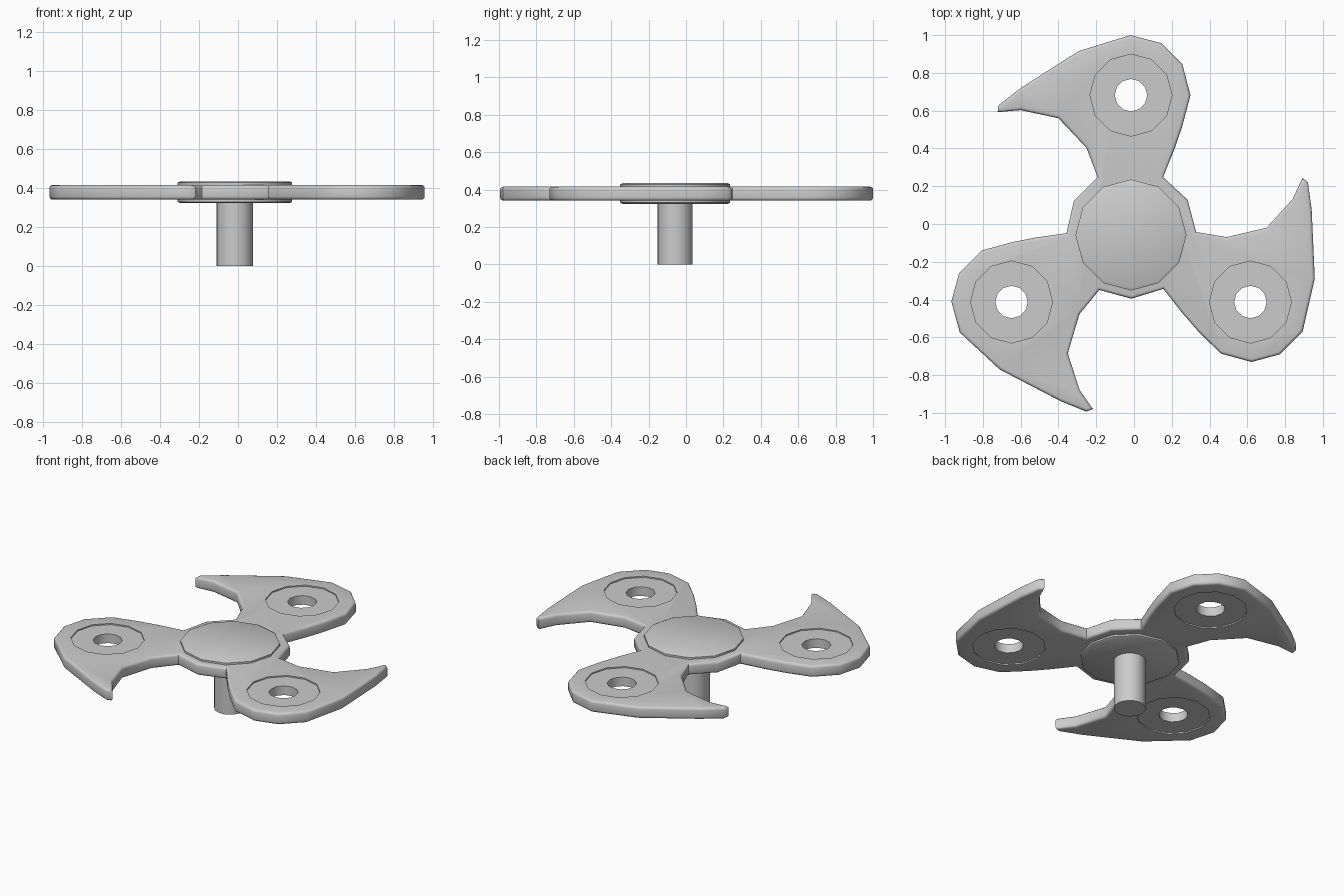
import bpy, bmesh, math

if "Cube" in bpy.data.objects:
    bpy.data.objects.remove(bpy.data.objects["Cube"])

PX, PY = -0.016, -0.048          # rotation centre of the three arms
Z0, Z1 = 0.341, 0.416            # body bottom and top
HUB = (-0.016, -0.058)
ARM_R = 0.73


def finish(bm, name, angle=35):
    bmesh.ops.recalc_face_normals(bm, faces=bm.faces)
    me = bpy.data.meshes.new(name)
    bm.to_mesh(me)
    bm.free()
    ob = bpy.data.objects.new(name, me)
    bpy.context.collection.objects.link(ob)
    smooth(ob, angle)
    return ob


def smooth(ob, angle):
    bpy.ops.object.select_all(action='DESELECT')
    ob.select_set(True)
    bpy.context.view_layer.objects.active = ob
    bpy.ops.object.shade_smooth_by_angle(angle=math.radians(angle))


def lathe(name, profile, sides, x, y, closed=False):
    """Revolve (radius, z) points around a vertical axis at x, y."""
    bm = bmesh.new()
    rings = []
    for r, z in profile:
        rings.append([bm.verts.new((x + r * math.cos(2 * math.pi * i / sides),
                                    y + r * math.sin(2 * math.pi * i / sides), z))
                      for i in range(sides)])
    pairs = list(zip(rings, rings[1:]))
    if closed:
        pairs.append((rings[-1], rings[0]))
    for a, b in pairs:
        for i in range(sides):
            j = (i + 1) % sides
            bm.faces.new((a[i], a[j], b[j], b[i]))
    if not closed:
        bm.faces.new(rings[0])
        bm.faces.new(rings[-1])
    return finish(bm, name)


# Hooked arm outline, repeated three times around the centre
arm = [(.17, .296), (.23, .444), (.272, .566), (.315, .73), (.272, .894),
       (.161, 1.005), (-.003, 1.048), (-.278, .963), (-.585, .767),
       (-.701, .677), (-.706, .640), (-.585, .651), (-.384, .608),
       (-.235, .45), (-.177, .296), (-.302, .172)]
bm = bmesh.new()
low = []
for k in range(3):
    c, s = math.cos(k * 2 * math.pi / 3), math.sin(k * 2 * math.pi / 3)
    for x, y in arm:
        low.append(bm.verts.new((PX + x * c - y * s, PY + x * s + y * c, Z0)))
base = bm.faces.new(low)
ext = bmesh.ops.extrude_face_region(bm, geom=[base], use_keep_orig=True)
bmesh.ops.translate(bm, vec=(0, 0, Z1 - Z0),
                    verts=[g for g in ext['geom'] if isinstance(g, bmesh.types.BMVert)])
bmesh.ops.recalc_face_normals(bm, faces=bm.faces)
rim = [e for e in bm.edges if abs(e.verts[0].co.z - e.verts[1].co.z) < 1e-4]
bmesh.ops.bevel(bm, geom=rim, offset=0.016, segments=3, profile=0.5, affect='EDGES')
body = finish(bm, "spinner_body", 45)

# Bearing seats cut through the arms, each filled with a recessed ring
for k in range(3):
    a = math.radians(90 + 120 * k)
    x, y = PX + ARM_R * math.cos(a), PY + ARM_R * math.sin(a)
    cutter = lathe("seat_cutter", [(.217, .2), (.217, .6)], 12, x, y)
    cutter.hide_render = True
    mod = body.modifiers.new("seat", 'BOOLEAN')
    mod.operation = 'DIFFERENCE'
    mod.solver = 'EXACT'
    mod.object = cutter
    bpy.context.view_layer.objects.active = body
    bpy.ops.object.modifier_apply(modifier=mod.name)
    bpy.data.objects.remove(cutter)
    lathe("bearing_ring_%d" % (k + 1),
          [(.086, .349), (.217, .349), (.217, .408), (.086, .408)], 12, x, y, closed=True)
smooth(body, 45)

# Hub cap discs above and below, as one plate through the body
lathe("hub_cap", [(.28, .323), (.294, .330), (.294, .428), (.28, .435)], 12, *HUB)

# Round post under the hub
lathe("post", [(.094, 0), (.094, .33)], 24, *HUB)
